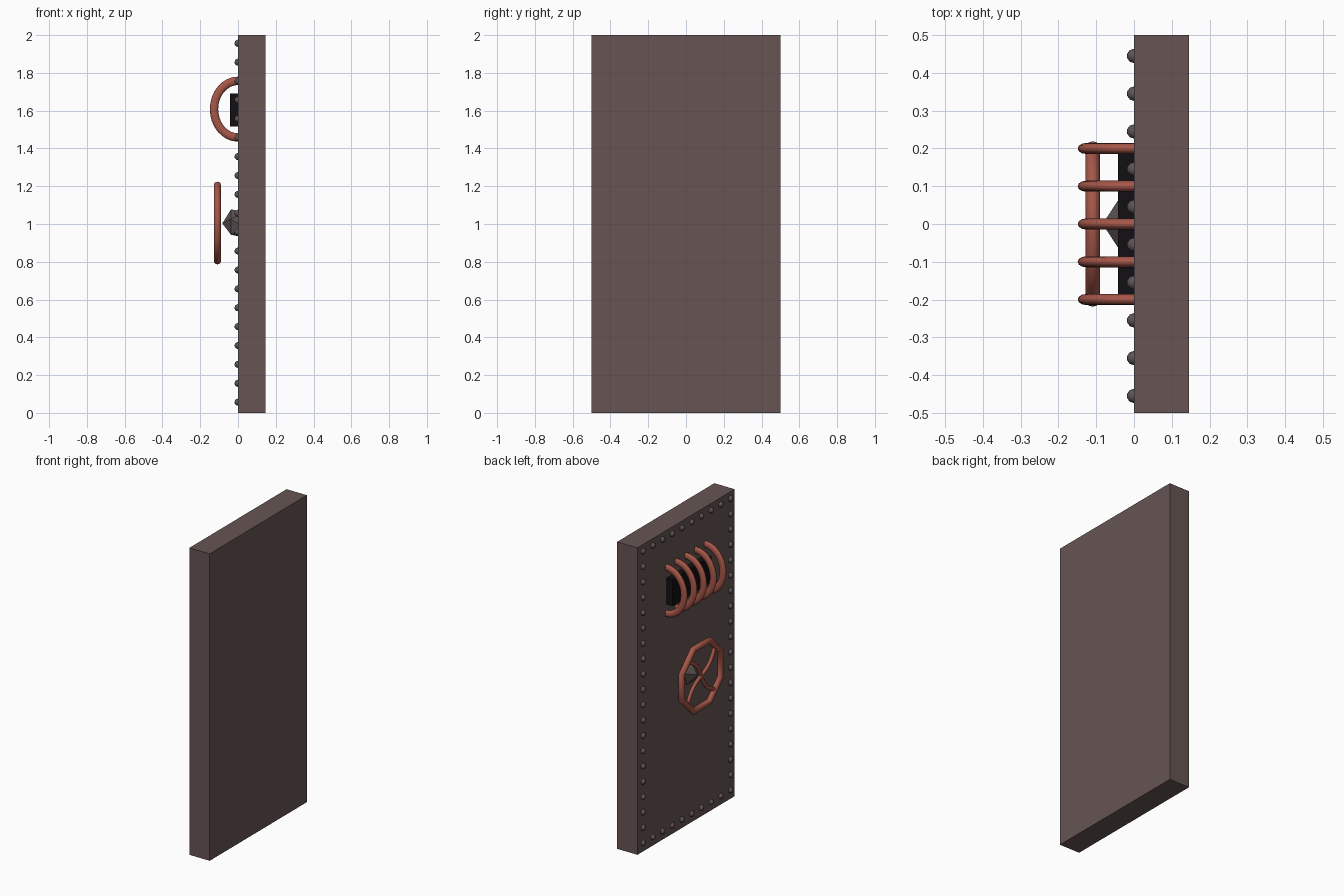
import bpy, bmesh
from math import sin, cos, pi, radians
from mathutils import Matrix, Vector

if "Cube" in bpy.data.objects:
    bpy.data.objects.remove(bpy.data.objects["Cube"])


def material(name, rgb):
    m = bpy.data.materials.new(name)
    m.diffuse_color = (*rgb, 1)
    m.use_nodes = True
    m.node_tree.nodes["Principled BSDF"].inputs["Base Color"].default_value = m.diffuse_color
    return m


DOOR = material("dark_iron", (0.135, 0.09, 0.088))
STUD = material("rivet_iron", (0.115, 0.085, 0.085))
COPPER = material("copper_paint", (0.38, 0.095, 0.065))
BLACK = material("vent_black", (0.006, 0.005, 0.006))


def finish(bm, name, mat, smooth=False):
    me = bpy.data.meshes.new(name)
    for f in bm.faces:
        f.smooth = smooth
    bm.to_mesh(me)
    bm.free()
    me.materials.append(mat)
    ob = bpy.data.objects.new(name, me)
    bpy.context.collection.objects.link(ob)
    return ob


def box(name, lo, hi, mat):
    lo, hi = Vector(lo), Vector(hi)
    bm = bmesh.new()
    bmesh.ops.create_cube(bm, size=1, matrix=Matrix.Translation((lo + hi) / 2)
                          @ Matrix.Diagonal((*(hi - lo), 1)))
    return finish(bm, name, mat)


def tube(name, path, normal, across, along, mat, closed=False, sides=12):
    """Elliptical tube swept along a planar path; 'along' is its radius on the plane normal."""
    n = Vector(normal)
    pts = [Vector(p) for p in path]
    last = len(pts) - 1
    bm = bmesh.new()
    rings = []
    for i, p in enumerate(pts):
        prev = pts[i - 1] if i or closed else p
        nxt = pts[(i + 1) % len(pts)] if i < last or closed else p
        a, b = p - prev, nxt - p
        a = a.normalized() if a.length else b.normalized()
        b = b.normalized() if b.length else a
        side = (a + b).normalized().cross(n)
        miter = 1 / cos(a.angle(b) / 2)
        rings.append([bm.verts.new(p + side * across * miter * cos(t) + n * along * sin(t))
                      for t in (2 * pi * k / sides for k in range(sides))])
    for i in range(len(pts) if closed else last):
        r, s = rings[i], rings[(i + 1) % len(pts)]
        for k in range(sides):
            j = (k + 1) % sides
            bm.faces.new((r[k], r[j], s[j], s[k]))
    if not closed:
        bm.faces.new(rings[0])
        bm.faces.new(rings[-1])
    bmesh.ops.recalc_face_normals(bm, faces=bm.faces)
    return finish(bm, name, mat, True)


# Door slab and dark viewing slot
box("door_slab", (0, -0.5, 0), (0.146, 0.5, 2), DOOR)
box("vent_slot", (-0.043, -0.2, 1.517), (0.02, 0.2, 1.69), BLACK)

# Rivets around the border
spots = [(y, 0.057 + 0.1 * i) for i in range(20) for y in (-0.455, 0.445)]
spots += [(-0.355 + 0.1 * i, z) for i in range(8) for z in (0.057, 1.957)]
bm = bmesh.new()
for y, z in spots:
    bmesh.ops.create_icosphere(bm, subdivisions=2, radius=0.019,
                               matrix=Matrix.Translation((0, y, z)))
finish(bm, "rivets", STUD, True)

# Curved cage bars over the slot
arc = [(-0.127 * sin(pi * i / 16), 1.608 + 0.15 * cos(pi * i / 16)) for i in range(17)]
arc = [(0.02, arc[0][1])] + arc + [(0.02, arc[-1][1])]
for i in range(5):
    y = -0.2 + 0.1 * i
    tube(f"cage_bar_{i + 1}", [(x, y, z) for x, z in arc], (0, 1, 0), 0.022, 0.0145, COPPER)

# Octagonal hand wheel
WX, WZ = -0.109, 1.005
R = 0.2 / cos(pi / 8)
rim = [(WX, R * cos(pi / 8 + pi / 4 * k), WZ + R * sin(pi / 8 + pi / 4 * k)) for k in range(8)]
tube("wheel_rim", rim, (1, 0, 0), 0.019, 0.019, COPPER, closed=True)

# Two S-curved spokes crossing at the centre
for k in range(2):
    a = pi / 4 + k * pi / 2
    path = []
    for i in range(17):
        d = -0.2 + 0.025 * i
        s = -0.025 * sin(pi * d / 0.2)
        path.append((WX, d * cos(a) + s * sin(a), WZ + d * sin(a) - s * cos(a)))
    tube(f"wheel_spoke_{k + 1}", path, (1, 0, 0), 0.012, 0.012, COPPER, sides=10)

# Faceted hub behind the wheel
bm = bmesh.new()
bmesh.ops.create_icosphere(bm, subdivisions=1, radius=0.083,
                           matrix=Matrix.Translation((0, 0, 1.003))
                           @ Matrix.Rotation(radians(90), 4, 'Y'))
finish(bm, "wheel_hub", STUD)
